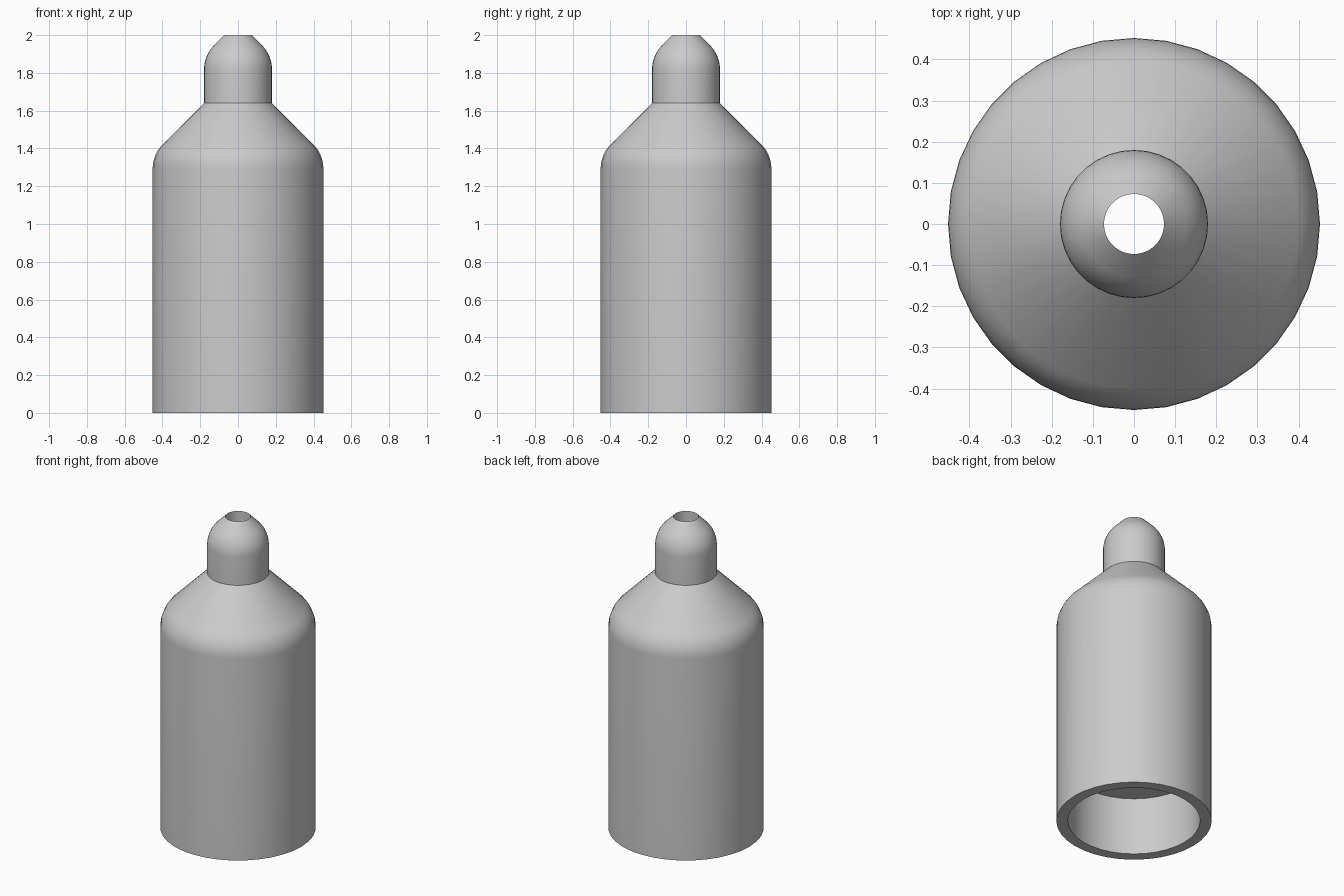
import bpy, bmesh, math

cube = bpy.data.objects.get("Cube")
if cube:
    bpy.data.objects.remove(cube, do_unlink=True)

SEGMENTS = 36
BODY_R, NECK_R, HOLE_R, BORE_R = 0.452, 0.18, 0.073, 0.385
FILLET = 0.18

grey = bpy.data.materials.new("plain_grey")
grey.use_nodes = True
colour = (0.6, 0.6, 0.6, 1)
grey.diffuse_color = colour
grey.node_tree.nodes["Principled BSDF"].inputs["Base Color"].default_value = colour


def shoulder(radius, corner_z, steps=6):
    """Rounded bend from a vertical wall into a 45 degree cone."""
    start = corner_z - FILLET * math.tan(math.pi / 8)
    angles = [math.pi / 4 * i / steps for i in range(steps + 1)]
    return [(radius - FILLET * (1 - math.cos(a)), start + FILLET * math.sin(a))
            for a in angles]


def lathe(name, profile):
    """Spin a closed (radius, height) profile around z."""
    bm = bmesh.new()
    rings = []
    for i in range(SEGMENTS):
        a = math.tau * i / SEGMENTS
        rings.append([bm.verts.new((r * math.cos(a), r * math.sin(a), z)) for r, z in profile])
    n = len(profile)
    for i, ring in enumerate(rings):
        after = rings[(i + 1) % SEGMENTS]
        for j in range(n):
            k = (j + 1) % n
            bm.faces.new((ring[j], after[j], after[k], ring[k]))
    bmesh.ops.recalc_face_normals(bm, faces=bm.faces)
    mesh = bpy.data.meshes.new(name)
    bm.to_mesh(mesh)
    bm.free()
    mesh.materials.append(grey)
    obj = bpy.data.objects.new(name, mesh)
    bpy.context.collection.objects.link(obj)
    bpy.ops.object.select_all(action="DESELECT")
    obj.select_set(True)
    bpy.context.view_layer.objects.active = obj
    bpy.ops.object.shade_smooth_by_angle(angle=math.radians(30))
    return obj


# Outer wall: body, sloped shoulder, neck and domed tip
outer = [(BODY_R, 0)] + shoulder(BODY_R, 1.368) + [(NECK_R, 1.64)]
outer += shoulder(NECK_R, 1.893) + [(HOLE_R, 2.0)]
# Inside: narrow channel opening into a wide socket at the base
inner = [(HOLE_R, 0.37), (BORE_R, 0.37), (BORE_R, 0)]
lathe("nozzle_body", outer + inner)
